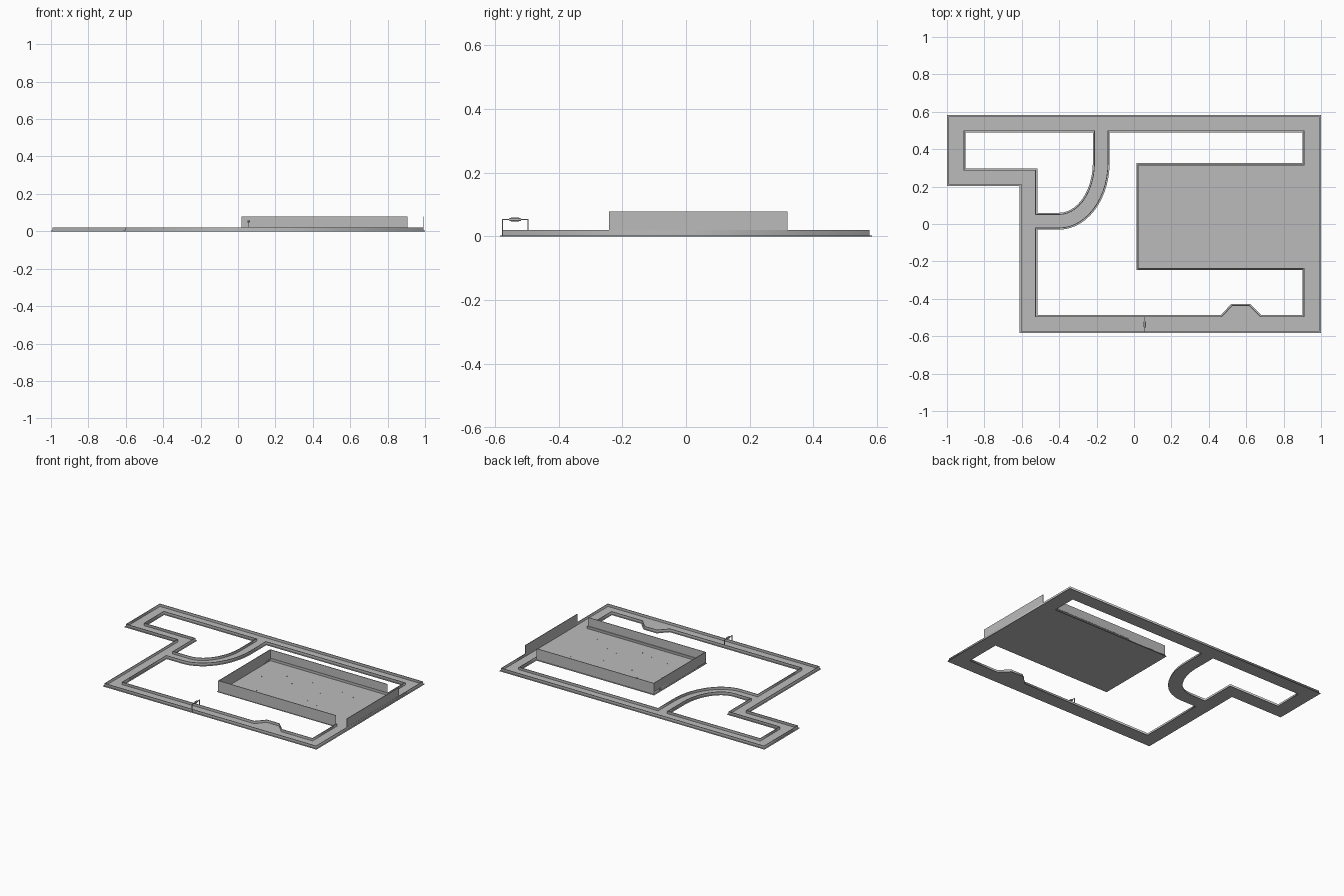
import bpy, math, random
from mathutils import Vector

cube = bpy.data.objects.get("Cube")
if cube:
    bpy.data.objects.remove(cube, do_unlink=True)

grey = bpy.data.materials.new("light grey")
grey.use_nodes = True
grey.diffuse_color = (0.5, 0.5, 0.5, 1)
grey.node_tree.nodes["Principled BSDF"].inputs["Base Color"].default_value = grey.diffuse_color


def offset(points, d):
    """Mitred offset of a closed outline; positive d shrinks it."""
    pts = [Vector(p) for p in points]
    area = sum(a.x * b.y - b.x * a.y for a, b in zip(pts, pts[1:] + pts[:1]))
    d = math.copysign(d, d * area)
    out = []
    for i, p in enumerate(pts):
        e1 = (p - pts[i - 1]).normalized()
        e2 = (pts[(i + 1) % len(pts)] - p).normalized()
        n1, n2 = Vector((-e1.y, e1.x)), Vector((-e2.y, e2.x))
        out.append(p + (n1 + n2) * d / (1 + n1.dot(n2)))
    return out


def plate(name, loops, z0, z1):
    """Filled flat outlines with holes, raised from z0 to z1."""
    curve = bpy.data.curves.new(name, "CURVE")
    curve.dimensions = "2D"
    curve.fill_mode = "BOTH"
    curve.extrude = (z1 - z0) / 2
    for loop in loops:
        spline = curve.splines.new("POLY")
        spline.points.add(len(loop) - 1)
        for point, p in zip(spline.points, loop):
            point.co = (p[0], p[1], 0, 1)
        spline.use_cyclic_u = True
    curve.materials.append(grey)
    obj = bpy.data.objects.new(name, curve)
    obj.location.z = (z0 + z1) / 2
    bpy.context.collection.objects.link(obj)
    bpy.ops.object.select_all(action="DESELECT")
    obj.select_set(True)
    bpy.context.view_layer.objects.active = obj
    bpy.ops.object.convert(target="MESH")


def box(name, x, y, z):
    """Box from (low, high) pairs."""
    bpy.ops.mesh.primitive_cube_add(size=1, location=[sum(r) / 2 for r in (x, y, z)])
    obj = bpy.context.object
    obj.name = name
    obj.scale = [r[1] - r[0] for r in (x, y, z)]
    obj.data.materials.append(grey)
    return obj


def bend(rx, ry, steps=14):
    """Quarter ellipse of the curved lane, from its right side to its bottom."""
    angles = [math.pi / 2 * i / steps for i in range(steps + 1)]
    return [(-0.40 + rx * math.cos(a), 0.33 - ry * math.sin(a)) for a in angles]


# Floor outlines
outer = [(-1, .583), (1, .583), (1, -.583), (-.612, -.583), (-.612, .203), (-1, .203)]
small_hole = [(-.9, .49), (-.22, .49)] + bend(.18, .27) + [
    (-.517, .06), (-.517, .297), (-.9, .297)]
large_hole = [(.9, .49), (-.13, .49)] + bend(.27, .36) + [
    (-.517, -.03), (-.517, -.487), (.465, -.487), (.52, -.427), (.62, -.427),
    (.68, -.487), (.9, -.487), (.9, -.245), (.013, -.245), (.013, .325), (.9, .325)]

plate("floor", [outer, small_hole, large_hole], 0, 0.003)

# Low curbs set just inside each floor edge
for name, loop, side in (("outer_curb", outer, 1), ("small_hole_curb", small_hole, -1),
                         ("large_hole_curb", large_hole, -1)):
    plate(name, [offset(loop, side * .007), offset(loop, side * .011)], 0.002, 0.02)

# Tall room walls
high = (0.002, 0.078)
box("room_back_wall", (.02, .907), (.314, .318), high)
box("room_front_wall", (.02, .907), (-.242, -.238), high)
box("room_end_wall", (.02, .024), (-.242, .318), high)
box("room_outer_wall", (.988, .992), (-.242, .318), high)

# Small gate over the front lane
for name, y in (("gate_front_post", -.576), ("gate_back_post", -.496)):
    box(name, (.055, .059), (y - .002, y + .002), (.002, .054))
box("gate_beam", (.055, .059), (-.578, -.494), (.051, .054))
sensor = box("gate_sensor", (.051, .063), (-.555, -.518), (.047, .059))
bevel = sensor.modifiers.new("chamfer", "BEVEL")
bevel.width = 0.2

# Tiny floor pegs in the room
random.seed(4)
for i in range(14):
    x = .12 + .105 * (i // 2) + random.uniform(-.02, .02)
    y = (.14 if i % 2 else -.08) + random.uniform(-.07, .07)
    box("floor_peg", (x - .0015, x + .0015), (y - .0015, y + .0015), (.002, .007))
